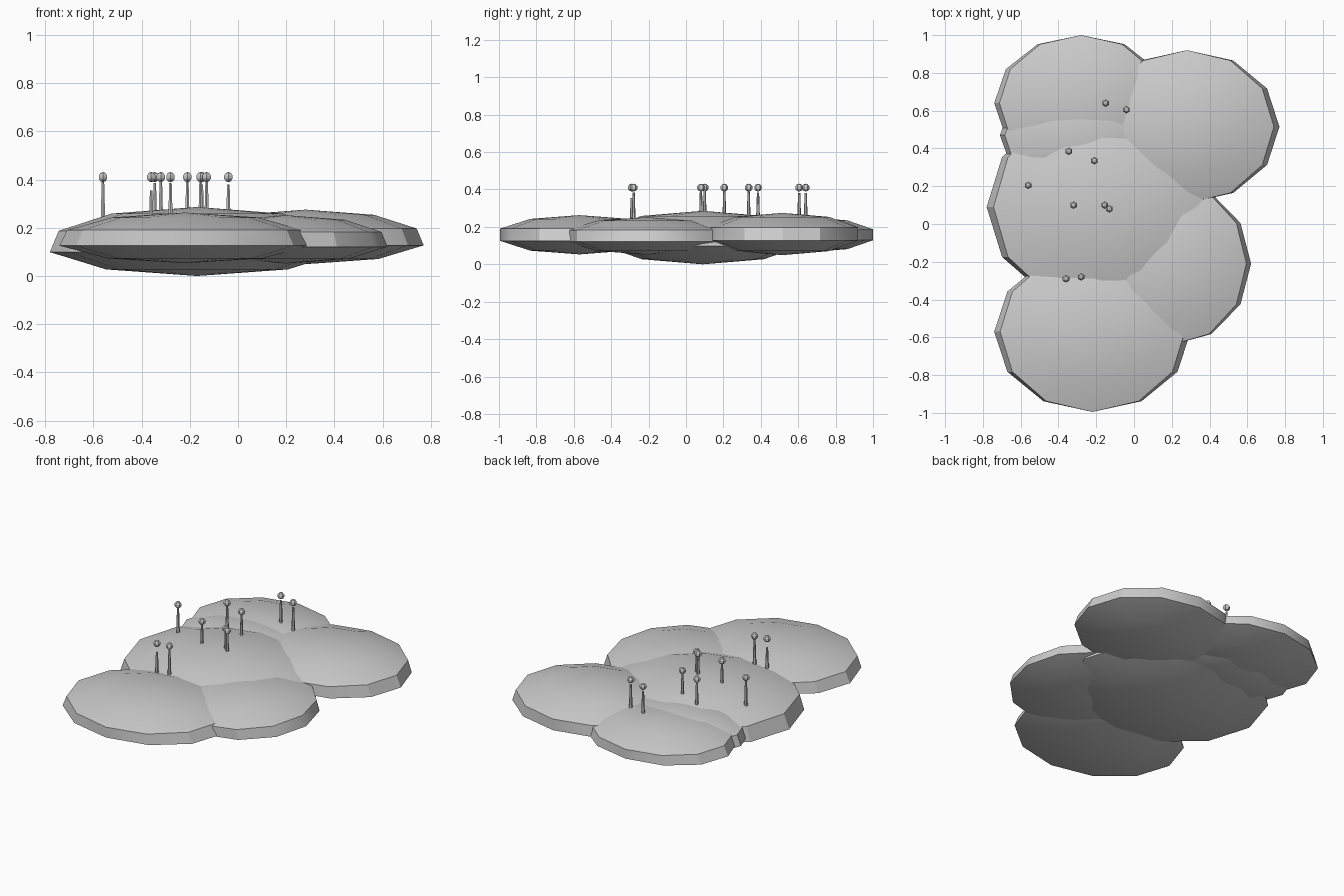
import bpy, bmesh, math
from mathutils import Matrix

if "Cube" in bpy.data.objects:
    bpy.data.objects.remove(bpy.data.objects["Cube"])

grey = bpy.data.materials.new("moss grey")
grey.diffuse_color = (0.6, 0.6, 0.6, 1)
grey.use_nodes = True
grey.node_tree.nodes["Principled BSDF"].inputs["Base Color"].default_value = grey.diffuse_color


def finish(bm, name, angle=None):
    me = bpy.data.meshes.new(name)
    bm.to_mesh(me)
    bm.free()
    me.materials.append(grey)
    ob = bpy.data.objects.new(name, me)
    bpy.context.collection.objects.link(ob)
    if angle:
        bpy.ops.object.select_all(action='DESELECT')
        bpy.context.view_layer.objects.active = ob
        ob.select_set(True)
        bpy.ops.object.shade_smooth_by_angle(angle=math.radians(angle))
    return ob


# Flattened cushion: 12-sided, 5-ring sphere whose upper rim leans in along x
def cushion(name, x, y, z, rx, ry, rz):
    bm = bmesh.new()
    bmesh.ops.create_uvsphere(bm, u_segments=12, v_segments=5, radius=1)
    rim = math.cos(math.radians(18))
    for v in bm.verts:
        lean = 0.94 if v.co.z > 0 else 1.0
        v.co = (x + v.co.x * rx / rim * lean, y + v.co.y * ry / rim, z + v.co.z * rz)
    return finish(bm, name, 31)


cushion("main_cushion", -0.17, 0.09, 0.143, 0.61, 0.53, 0.143)
cushion("back_right_cushion", 0.28, 0.515, 0.162, 0.49, 0.405, 0.113)
cushion("back_left_cushion", -0.28, 0.64, 0.158, 0.46, 0.36, 0.095)
cushion("left_cushion", -0.28, 0.47, 0.152, 0.43, 0.32, 0.102)
cushion("front_cushion", -0.22, -0.57, 0.158, 0.52, 0.425, 0.105)
cushion("right_cushion", 0.2, -0.21, 0.152, 0.42, 0.43, 0.1)

# Spore stalks: x, y, top of the stem
stalks = [(-0.15, 0.64, 0.38), (-0.04, 0.605, 0.38), (-0.345, 0.385, 0.385),
          (-0.21, 0.335, 0.39), (-0.56, 0.205, 0.39), (-0.32, 0.10, 0.40),
          (-0.155, 0.10, 0.40), (-0.13, 0.08, 0.40), (-0.36, -0.29, 0.355),
          (-0.28, -0.28, 0.385)]
for i, (x, y, top) in enumerate(stalks, 1):
    # tapered stem
    bm = bmesh.new()
    low = 0.19
    bmesh.ops.create_cone(bm, cap_ends=True, segments=6, radius1=0.012, radius2=0.006,
                          depth=top - low, matrix=Matrix.Translation((x, y, (top + low) / 2)))
    finish(bm, f"stem_{i}")
    # spore capsule
    bm = bmesh.new()
    bmesh.ops.create_uvsphere(bm, u_segments=6, v_segments=5, radius=0.021,
                              matrix=Matrix.Translation((x, y, 0.41)))
    finish(bm, f"capsule_{i}")
